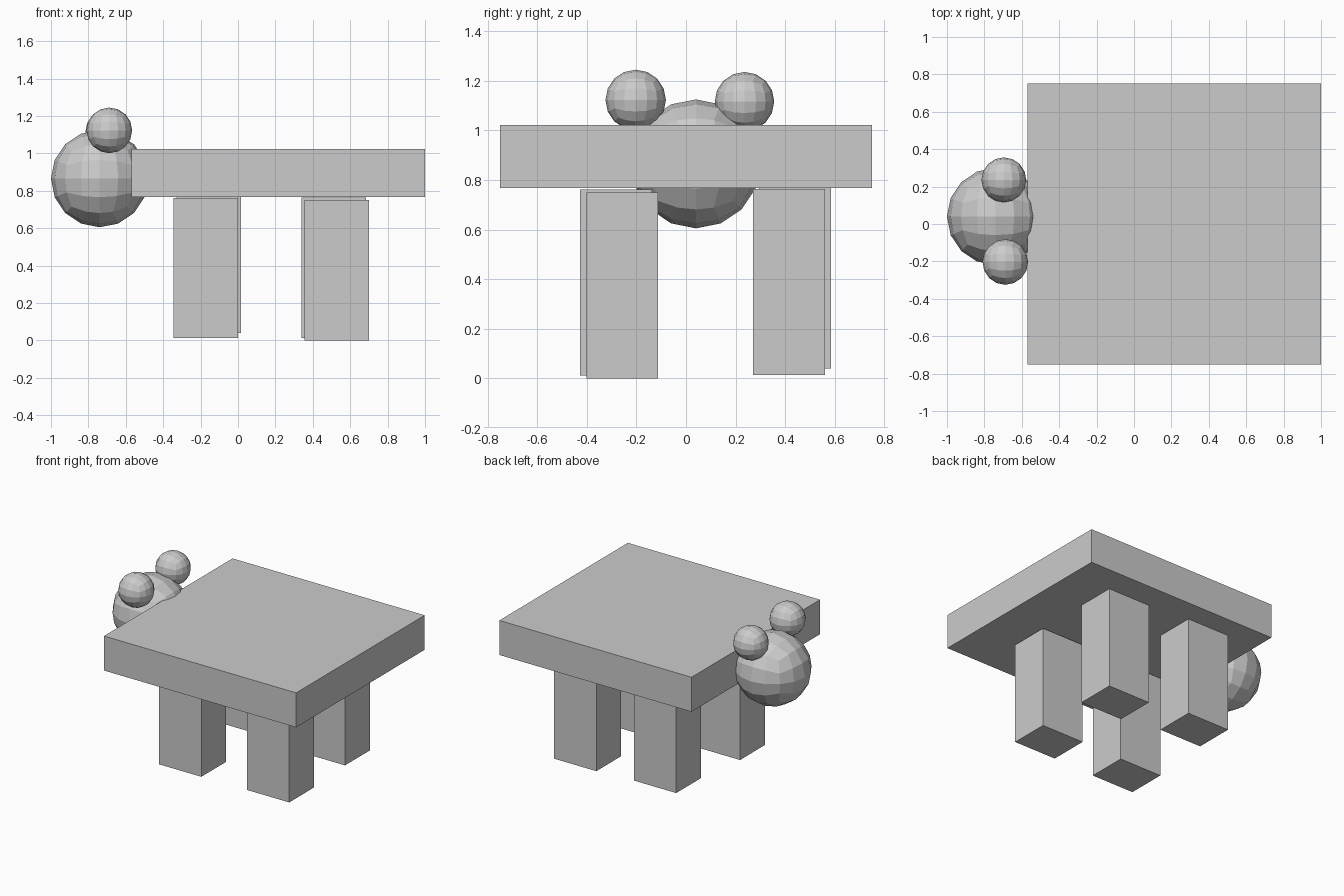
import bpy, bmesh
from math import tan, pi
from mathutils import Vector

if "Cube" in bpy.data.objects:
    bpy.data.objects.remove(bpy.data.objects["Cube"])


def finish(bm, name, location):
    mesh = bpy.data.meshes.new(name)
    bm.to_mesh(mesh)
    bm.free()
    obj = bpy.data.objects.new(name, mesh)
    obj.location = location
    bpy.context.collection.objects.link(obj)
    return obj


def box(name, center, size):
    bm = bmesh.new()
    bmesh.ops.create_cube(bm, size=1)
    bmesh.ops.scale(bm, vec=size, verts=bm.verts)
    return finish(bm, name, center)


def quad_ball(name, center, radius):
    # Cube with 4 x 4 faces per side, spread evenly by angle and rounded
    bm = bmesh.new()
    bmesh.ops.create_cube(bm, size=2)
    bmesh.ops.subdivide_edges(bm, edges=bm.edges[:], cuts=3, use_grid_fill=True)
    for v in bm.verts:
        v.co = Vector([tan(c * pi / 4) for c in v.co]).normalized() * radius
    return finish(bm, name, center)


# Thick slab body
box("body_slab", (0.215, 0, 0.895), (1.57, 1.5, 0.255))

# Four legs, slightly offset from one another
LEG = (0.345, 0.29, 0.75)
legs = {
    "front_left_leg": (-0.1725, -0.283, 0.387),
    "front_right_leg": (0.5275, -0.257, 0.375),
    "back_right_leg": (0.513, 0.415, 0.388),
    "back_left_leg": (-0.157, 0.44, 0.415),
}
for name, center in legs.items():
    box(name, center, LEG)

# Head and two small balls on top of it
quad_ball("head", (-0.74, 0.04, 0.865), 0.26)
quad_ball("front_ear", (-0.688, -0.203, 1.123), 0.122)
quad_ball("back_ear", (-0.696, 0.236, 1.116), 0.12)
